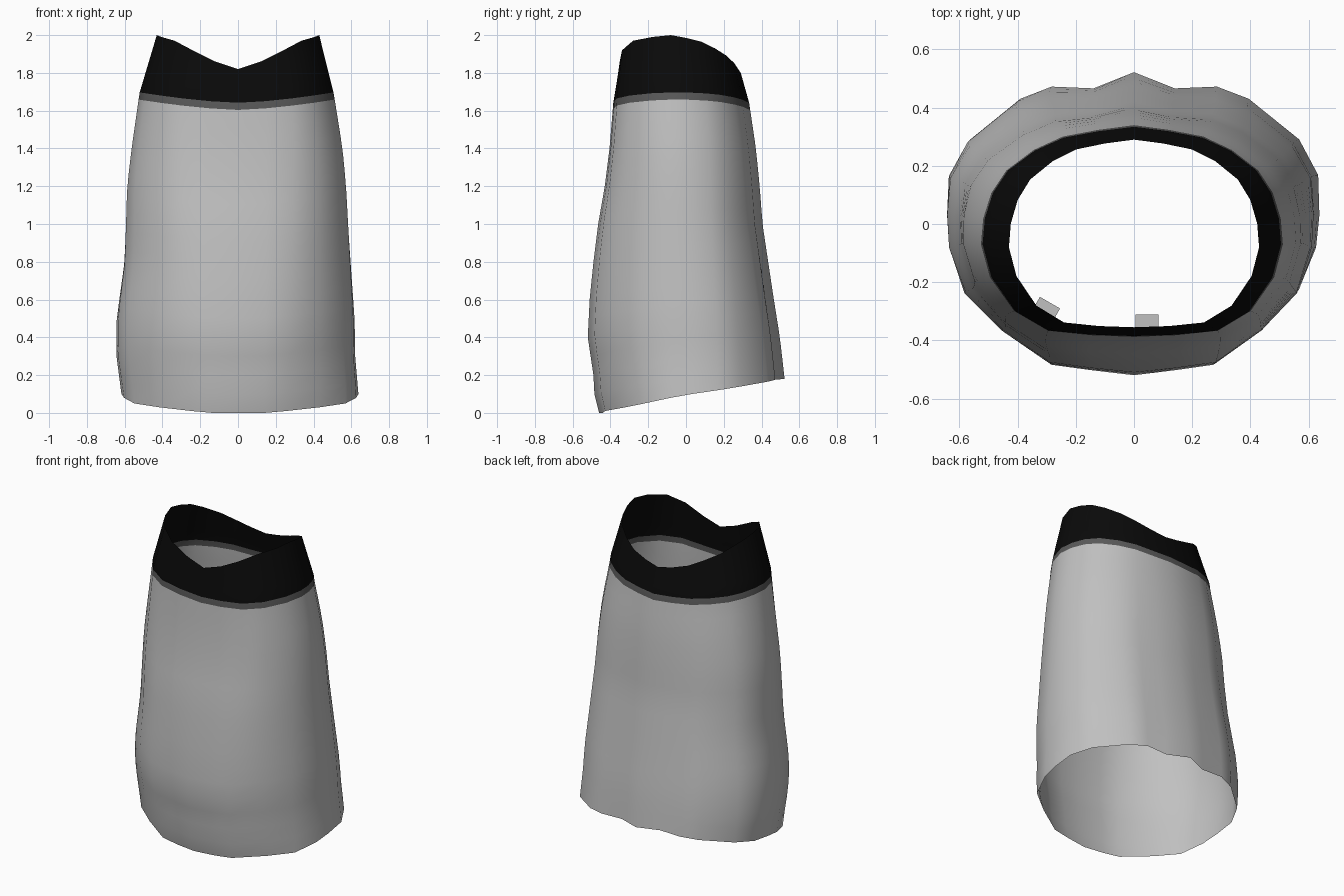
import bpy, bmesh, math
from mathutils import Vector

cube = bpy.data.objects.get("Cube")
if cube:
    bpy.data.objects.remove(cube, do_unlink=True)


def material(name, value):
    m = bpy.data.materials.new(name)
    m.use_nodes = True
    colour = (value, value, value, 1)
    m.diffuse_color = colour
    m.node_tree.nodes["Principled BSDF"].inputs["Base Color"].default_value = colour
    return m


fabric = material("light grey fabric", 0.53)
piping = material("dark grey piping", 0.1)
yoke = material("black yoke", 0.003)


def sample(table, z):
    """Linear lookup in a list of (z, value) pairs."""
    if z <= table[0][0]:
        return table[0][1]
    for (z0, a), (z1, b) in zip(table, table[1:]):
        if z <= z1:
            return a + (b - a) * (z - z0) / (z1 - z0)
    return table[-1][1]


# Half cross-sections from centre front to centre back, unit sized
HEM = [(0, -1), (.22, -.96), (.4, -.93), (.68, -.7), (.89, -.5), (.98, -.22), (1, 0),
       (1, .28), (.9, .53), (.62, .82), (.45, .9), (.22, .88), (0, 1)]
NECK = [(0, -1), (.28, -.985), (.56, -.94), (.78, -.73), (.94, -.36), (1, 0), (.985, .22),
        (.93, .44), (.83, .63), (.65, .8), (.46, .91), (.23, .965), (0, 1)]
HEM_Z = [0, 0, .01, .03, .05, .08, .1, .12, .14, .165, .175, .175, .18]
NECK_Z = [1.82, 1.86, 1.92, 1.97, 1.99, 2, 1.985, 1.965, 1.93, 1.89, 1.85, 1.82, 1.8]

# Silhouettes of the body by height
RIGHT = [(.08, .615), (.3, .645), (.5, .645), (.8, .605), (1.2, .59), (1.4, .565), (1.7, .52)]
LEFT = [(.1, .638), (.3, .622), (.5, .62), (.8, .6), (1.2, .575), (1.4, .555), (1.7, .505)]
FRONT = [(0, -.46), (.1, -.485), (.2, -.49), (.4, -.52), (.6, -.51), (.8, -.49),
         (1, -.465), (1.2, -.43), (1.4, -.405), (1.64, -.385)]
BACK = [(.18, .522), (.4, .497), (.6, .465), (.8, .435), (1, .405), (1.2, .39),
        (1.4, .37), (1.65, .333)]


def body_point(i, side, z):
    t = min(z / 1.66, 1)
    sx = HEM[i][0] * (1 - t) + NECK[i][0] * t
    sy = HEM[i][1] * (1 - t) + NECK[i][1] * t
    mid = .03 - .1 * t
    width = sample(LEFT if side > 0 else RIGHT, z)
    edge = sample(FRONT if sy < 0 else BACK, z)
    return Vector((side * sx * width, mid + abs(sy) * (edge - mid), z))


def neck_point(i, side):
    sx, sy = NECK[i]
    return Vector((side * sx * .43, -.08 + sy * (.275 if sy < 0 else .37), NECK_Z[i]))


def seam_z(i):
    return 1.642 + .055 * NECK[i][0] ** 1.5


BODY_ROWS, YOKE_ROWS = 16, 4
columns = [(i, 1) for i in range(13)] + [(i, -1) for i in range(11, 0, -1)]

# Garment tube: body, piping and yoke share one surface
bm = bmesh.new()
rings = []
for r in range(BODY_ROWS + 1):
    t = r / BODY_ROWS
    rings.append([bm.verts.new(body_point(
        i, s, HEM_Z[i] * (1 - t) + (seam_z(i) - .038) * t)) for i, s in columns])
for r in range(YOKE_ROWS + 1):
    t = r / YOKE_ROWS
    rings.append([bm.verts.new(body_point(i, s, seam_z(i)).lerp(neck_point(i, s), t))
                  for i, s in columns])
n = len(columns)
for r, (low, high) in enumerate(zip(rings, rings[1:])):
    for c in range(n):
        d = (c + 1) % n
        face = bm.faces.new((low[c], low[d], high[d], high[c]))
        face.material_index = 0 if r < BODY_ROWS else 1 if r == BODY_ROWS else 2
mesh = bpy.data.meshes.new("garment_body")
bm.to_mesh(mesh)
bm.free()
for m in (fabric, piping, yoke):
    mesh.materials.append(m)
garment = bpy.data.objects.new("garment_body", mesh)
bpy.context.collection.objects.link(garment)
bpy.context.view_layer.objects.active = garment
garment.select_set(True)
bpy.ops.object.shade_smooth_by_angle(angle=math.radians(60))


# Small tabs on the inside of the front
def inner_tab(name, x, y, turn):
    bpy.ops.mesh.primitive_cube_add(size=1, location=(x, y, 1.25), rotation=(0, 0, turn))
    tab = bpy.context.object
    tab.name = name
    tab.scale = (.08, .045, .03)
    tab.data.materials.append(fabric)


inner_tab("inner_tab_centre", .045, -.333, 0)
inner_tab("inner_tab_right", -.3, -.29, math.radians(-30))
